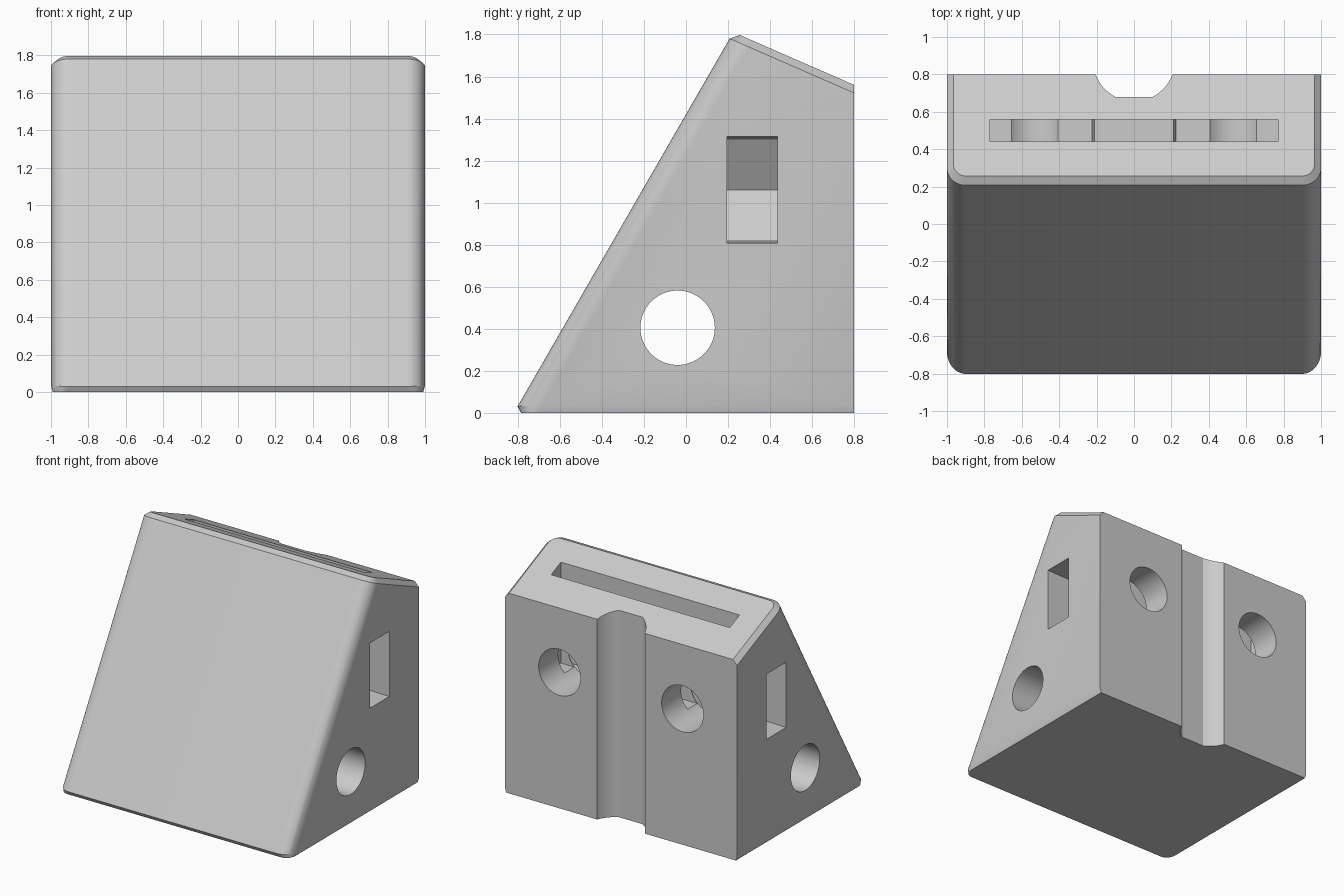
import bpy, bmesh, math
from mathutils import Vector

if "Cube" in bpy.data.objects:
    bpy.data.objects.remove(bpy.data.objects["Cube"])

grey = bpy.data.materials.new("light_grey")
grey.diffuse_color = (0.6, 0.6, 0.6, 1)
grey.use_nodes = True
grey.node_tree.nodes["Principled BSDF"].inputs["Base Color"].default_value = grey.diffuse_color


def prism(name, points, axis, lo, hi):
    """Extrude a 2D outline along an axis; outline uses the other two axes in order."""
    bm = bmesh.new()

    def place(p, d):
        c = list(p)
        c.insert(axis, d)
        return bm.verts.new(c)
    a = [place(p, lo) for p in points]
    b = [place(p, hi) for p in points]
    bm.faces.new(a)
    bm.faces.new(b[::-1])
    n = len(points)
    for i in range(n):
        j = (i + 1) % n
        bm.faces.new((a[i], b[i], b[j], a[j]))
    bmesh.ops.recalc_face_normals(bm, faces=bm.faces)
    mesh = bpy.data.meshes.new(name)
    bm.to_mesh(mesh)
    bm.free()
    mesh.materials.append(grey)
    ob = bpy.data.objects.new(name, mesh)
    bpy.context.collection.objects.link(ob)
    return ob


def circle(cx, cy, r, n=64):
    return [(cx + r * math.cos(2 * math.pi * i / n),
             cy + r * math.sin(2 * math.pi * i / n)) for i in range(n)]


# Wedge body
body = prism("wedge_body", [(-0.819, 0), (0.225, 1.811), (0.8, 1.56), (0.8, 0)], 0, -1, 1)
bm = bmesh.new()
bm.from_mesh(body.data)

# Rounded edges down both sides of the sloping front
slant = [e for e in bm.edges
         if all(v.co.y < 0.5 for v in e.verts)
         and abs(e.verts[0].co.z - e.verts[1].co.z) > 1]
bmesh.ops.bevel(bm, geom=slant, offset=0.1, offset_type='OFFSET',
                segments=10, profile=0.5, affect='EDGES')

# Chamfer around the top and the bottom, leaving the back edge sharp
bm.normal_update()
top_n = Vector((0, 0.4, 0.917))
rims = [e for e in bm.edges
        if any(f.normal.dot(top_n) > 0.99 or f.normal.z < -0.99 for f in e.link_faces)
        and not all(v.co.y > 0.79 for v in e.verts)]
bmesh.ops.bevel(bm, geom=rims, offset=0.035, offset_type='OFFSET',
                segments=1, affect='EDGES')
# Bottom chamfer is steeper at the sides
for v in bm.verts:
    if v.co.z < 0.001:
        v.co.x *= 0.99 / 0.965
bmesh.ops.recalc_face_normals(bm, faces=bm.faces)
bm.to_mesh(body.data)
bm.free()

cutters = []

# Cross hole through both sides
cutters.append(prism("cross_hole", circle(-0.04, 0.405, 0.177), 0, -1.2, 1.2))

# Rounded groove with a flat bed down the back
a0 = math.asin(0.1 / 0.219)
arc = [a0 + (math.pi / 2 - a0) * i / 12 for i in range(13)]
right = [(0.219 * math.sin(a), 0.875 - 0.219 * math.cos(a)) for a in arc]
groove = [(-x, y) for x, y in reversed(right)] + right
cutters.append(prism("back_groove", groove, 2, -0.2, 2))

# Slot in the top, shallower in the middle
slot = [(-0.77, 0.93), (-0.225, 0.93), (-0.21, 1.2), (0.21, 1.2),
        (0.225, 0.93), (0.77, 0.93), (0.77, 2), (-0.77, 2)]
cutters.append(prism("top_slot", slot, 1, 0.44, 0.56))

# Screw holes in the back and hex-ended nut pockets in the sides
for s in (-1, 1):
    cutters.append(prism("screw_hole", circle(0.53 * s, 1.06, 0.18), 1, 0.3, 1))
    pocket = [(0.24, 1.06), (0.385, 1.3), (1.05, 1.317), (1.05, 0.808), (0.385, 0.822)]
    cutters.append(prism("nut_pocket", [(x * s, z) for x, z in pocket], 1, 0.195, 0.435))

bpy.context.view_layer.objects.active = body
for c in cutters:
    c.hide_render = True
    m = body.modifiers.new(c.name, 'BOOLEAN')
    m.operation = 'DIFFERENCE'
    m.solver = 'EXACT'
    m.object = c
    bpy.ops.object.modifier_apply(modifier=m.name)
    bpy.data.objects.remove(c)

bpy.ops.object.select_all(action='DESELECT')
body.select_set(True)
bpy.ops.object.shade_smooth_by_angle(angle=math.radians(25))
